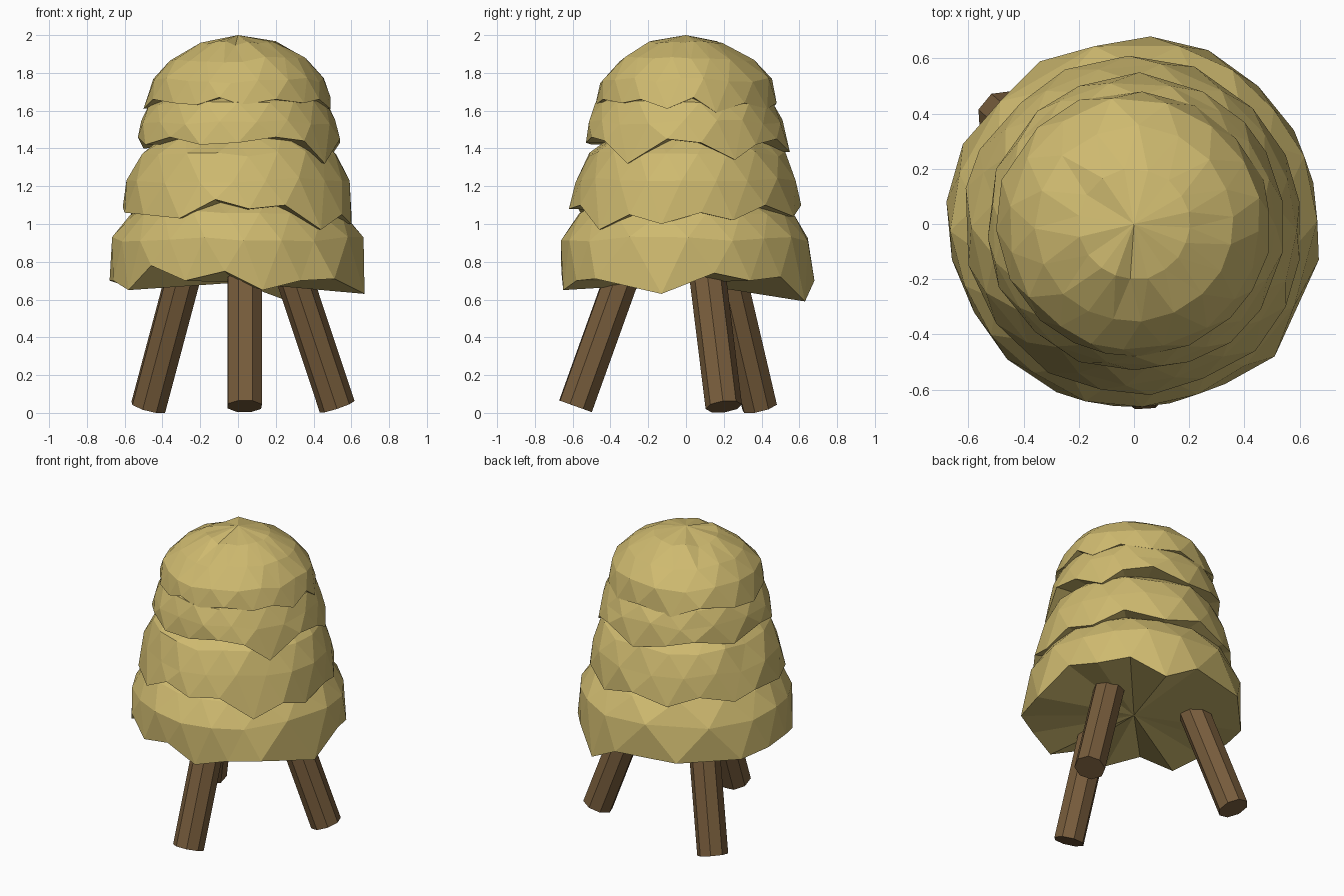
import bpy, bmesh, math, random
from mathutils import Vector

if "Cube" in bpy.data.objects:
    bpy.data.objects.remove(bpy.data.objects["Cube"])

random.seed(4)


def material(name, col):
    m = bpy.data.materials.new(name)
    m.diffuse_color = (*col, 1)
    m.use_nodes = True
    m.node_tree.nodes["Principled BSDF"].inputs["Base Color"].default_value = m.diffuse_color
    return m


hay = material("straw yellow", (0.62, 0.49, 0.16))
wood = material("dark brown wood", (0.185, 0.108, 0.045))


def add_object(name, bm, mat):
    bmesh.ops.recalc_face_normals(bm, faces=bm.faces)
    me = bpy.data.meshes.new(name)
    bm.to_mesh(me)
    bm.free()
    me.materials.append(mat)
    ob = bpy.data.objects.new(name, me)
    bpy.context.collection.objects.link(ob)
    return ob


def hay_tier(name, rim, rings, top_z, floor_z):
    """Ragged rim, then staggered triangulated rings (radius, z) up to an apex."""
    bm = bmesh.new()
    rim = sorted(rim, key=lambda p: math.atan2(p[1], p[0]))
    n = len(rim)
    low = [bm.verts.new(p) for p in rim]
    dirs = [Vector(p[:2]).normalized() for p in rim]
    base = bm.verts.new((0, 0, floor_z))
    for i in range(n):
        bm.faces.new((low[(i + 1) % n], low[i], base))
    for r, z in rings:
        dirs = [(dirs[i] + dirs[(i + 1) % n]).normalized() for i in range(n)]
        high = []
        for d in dirs:
            rr = r * random.uniform(0.99, 1.02)
            high.append(bm.verts.new((d.x * rr, d.y * rr, z + random.uniform(-0.015, 0.015))))
        for i in range(n):
            j = (i + 1) % n
            bm.faces.new((low[i], low[j], high[i]))
            bm.faces.new((low[j], high[j], high[i]))
        low = high
    apex = bm.verts.new((0, 0, top_z))
    for i in range(n):
        bm.faces.new((low[i], low[(i + 1) % n], apex))
    return add_object(name, bm, hay)


# Four overlapping tiers of straw with ragged rims
rim_1 = [(.67, -.13, .63), (.65, .15, .74), (.58, .34, .70), (.45, .50, .72),
         (.27, .63, .59), (.06, .68, .70), (-.34, .59, .69), (-.62, .29, .68),
         (-.68, .08, .70), (-.66, -.13, .70), (-.58, -.32, .65), (-.46, -.49, .78),
         (-.28, -.61, .70), (-.07, -.66, .75), (.13, -.65, .65), (.33, -.58, .70),
         (.51, -.48, .71)]
rim_2 = [(.44, -.46, .97), (.25, -.56, 1.10), (.06, -.62, 1.08), (-.12, -.60, 1.13),
         (-.31, -.54, 1.03), (-.50, -.36, 1.05), (-.60, -.15, 1.06), (-.61, .13, 1.09),
         (-.56, .27, 1.05), (-.41, .44, 1.10), (-.25, .56, 1.04), (-.02, .61, 1.10),
         (.22, .57, 1.04), (.43, .42, 1.10), (.55, .25, 1.02), (.60, .08, 1.06),
         (.60, -.13, 1.0), (.55, -.30, 1.05)]
rim_3 = [(.46, -.31, 1.32), (.35, -.43, 1.44), (.20, -.50, 1.46), (0, -.53, 1.43),
         (-.20, -.50, 1.42), (-.36, -.39, 1.46), (-.49, -.23, 1.42), (-.53, -.05, 1.46),
         (-.50, .20, 1.40), (-.35, .41, 1.45), (-.20, .50, 1.42), (.02, .55, 1.38),
         (.25, .48, 1.45), (.40, .37, 1.42), (.48, .26, 1.34), (.54, .08, 1.43),
         (.54, -.10, 1.45)]
rim_4 = [(.49, -.10, 1.61), (.43, -.24, 1.66), (.35, -.34, 1.64), (.20, -.44, 1.66),
         (.02, -.48, 1.63), (-.10, -.47, 1.67), (-.22, -.43, 1.63), (-.34, -.35, 1.64),
         (-.45, -.20, 1.66), (-.50, -.02, 1.61), (-.48, .16, 1.63), (-.35, .35, 1.66),
         (-.20, .45, 1.60), (.03, .48, 1.64), (.22, .43, 1.61), (.37, .31, 1.64),
         (.47, .16, 1.59), (.49, .04, 1.67)]
hay_tier("bottom_straw_tier", rim_1, [(.655, .92), (.565, 1.06), (.45, 1.13)], 1.15, .69)
hay_tier("lower_middle_straw_tier", rim_2, [(.58, 1.23), (.515, 1.37), (.41, 1.46)], 1.48, 1.06)
hay_tier("upper_middle_straw_tier", rim_3, [(.515, 1.54), (.47, 1.64), (.36, 1.70)], 1.72, 1.43)
hay_tier("straw_dome", rim_4, [(.455, 1.76), (.355, 1.87), (.20, 1.955)], 2.0, 1.64)


# Three splayed eight-sided wooden legs
def leg(name, foot, top, radius=0.097, sides=8):
    foot, top = Vector(foot), Vector(top)
    axis = top - foot
    bm = bmesh.new()
    bmesh.ops.create_cone(bm, cap_ends=True, segments=sides, radius1=radius,
                          radius2=radius, depth=axis.length)
    # level frame so one flat side faces straight outward
    zax = axis.normalized()
    out = Vector((foot.x, foot.y, 0))
    yax = (out - zax * out.dot(zax)).normalized()
    xax = yax.cross(zax)
    mid = (foot + top) / 2
    c, s = math.cos(math.pi / sides), math.sin(math.pi / sides)
    for v in bm.verts:
        x, y, z = v.co
        v.co = mid + xax * (x * c - y * s) + yax * (x * s + y * c) + zax * z
    add_object(name, bm, wood)


leg("front_leg", (.035, -.585, .035), (.035, -.31, .80))
leg("back_left_leg", (-.475, .39, .03), (-.27, .21, .80))
leg("right_leg", (.525, .20, .033), (.27, .105, .80))
